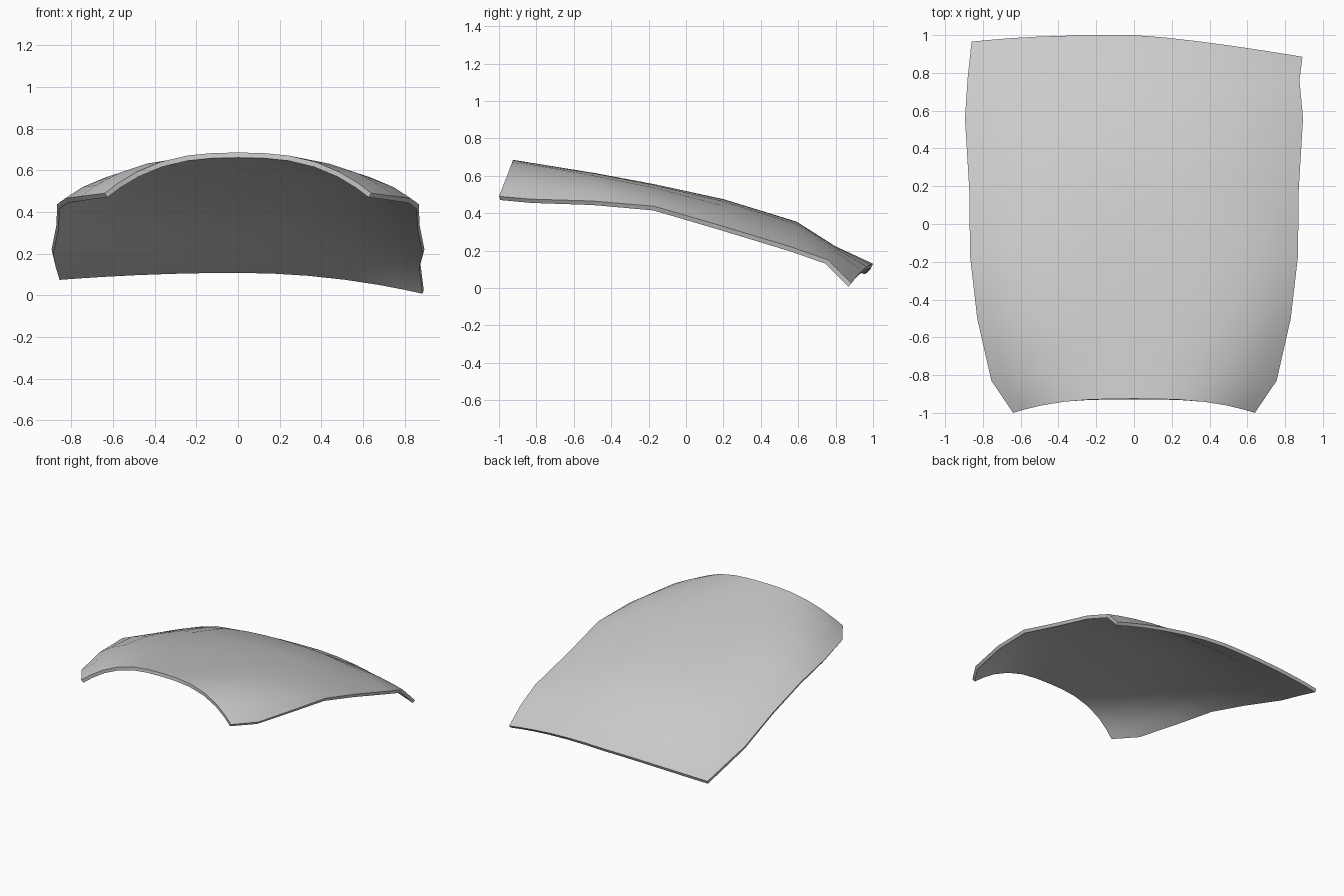
import bpy
import bmesh
import math

cube = bpy.data.objects.get("Cube")
if cube:
    bpy.data.objects.remove(cube, do_unlink=True)


def flat_material(name, colour):
    mat = bpy.data.materials.new(name)
    mat.use_nodes = True
    mat.diffuse_color = colour
    mat.node_tree.nodes["Principled BSDF"].inputs["Base Color"].default_value = colour
    return mat


# Cross-sections, front to back:
# centre (y, z), arch power, right edge (x, y, z), left edge (x, y, z)
def even(x, y, z):
    return (-x, y, z), (x, y, z)


SECTIONS = [
    (-0.925, 0.685, 2.7, *even(0.64, -1.0, 0.49)),
    (-0.80, 0.665, 3.2, *even(0.755, -0.83, 0.475)),
    (-0.48, 0.613, 4.3, *even(0.83, -0.50, 0.465)),
    (-0.17, 0.555, 3.3, *even(0.868, -0.17, 0.437)),
    (0.20, 0.475, 2.6, *even(0.872, 0.18, 0.335)),
    (0.59, 0.355, 2.4, *even(0.895, 0.56, 0.22)),
    (0.80, 0.222, 2.2, (-0.88, 0.78, 0.158), (0.876, 0.76, 0.15)),
    (1.0, 0.13, 2.0, (-0.86, 0.965, 0.097), (0.892, 0.885, 0.025)),
]
HALF = [0.19, 0.38, 0.58, 0.76, 0.9, 1.0]
COLUMNS = [-u for u in reversed(HALF)] + [0.0] + HALF


def section_point(section, u):
    yc, zc, power, right, left = section
    ex, ey, ez = left if u > 0 else right
    t = abs(u)
    bow = 1.3 if ey < yc - 0.1 else 2.8
    return (ex * t, yc + (ey - yc) * t ** bow, zc + (ez - zc) * t ** power)


# Arched panel skin
bm = bmesh.new()
grid = [[bm.verts.new(section_point(s, u)) for u in COLUMNS] for s in SECTIONS]
for front, back in zip(grid, grid[1:]):
    for c in range(len(COLUMNS) - 1):
        bm.faces.new((front[c], front[c + 1], back[c + 1], back[c]))
mesh = bpy.data.meshes.new("curved_panel")
bm.to_mesh(mesh)
bm.free()
panel = bpy.data.objects.new("curved_panel", mesh)
bpy.context.collection.objects.link(panel)
mesh.materials.append(flat_material("light_grey", (0.6, 0.6, 0.6, 1.0)))

# Sheet thickness below the skin
shell = panel.modifiers.new("thickness", "SOLIDIFY")
shell.thickness = 0.025
shell.offset = -1

bpy.ops.object.select_all(action="DESELECT")
panel.select_set(True)
bpy.context.view_layer.objects.active = panel
bpy.ops.object.modifier_apply(modifier=shell.name)
bpy.ops.object.shade_smooth_by_angle(angle=math.radians(35))
